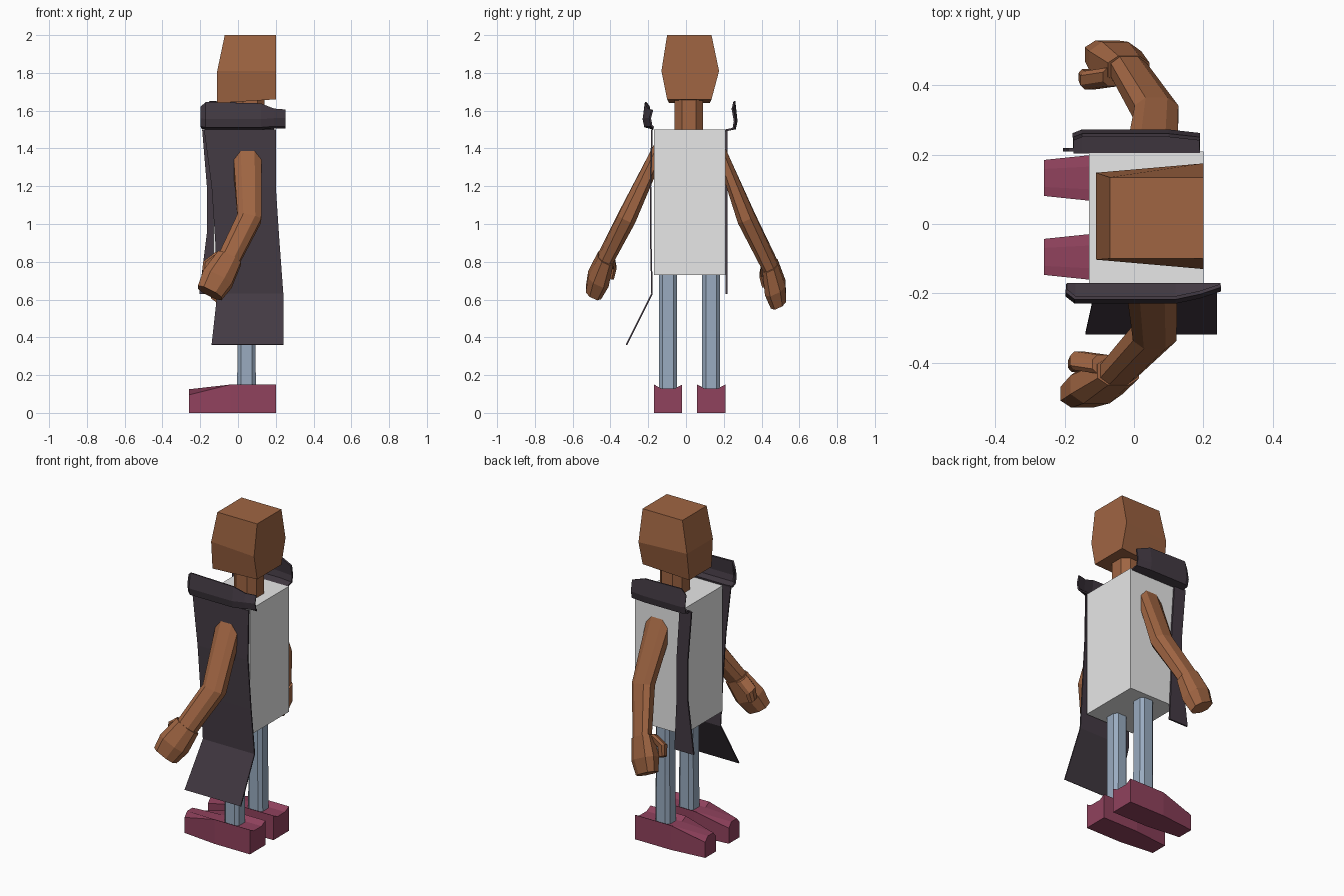
import bpy
import bmesh
from mathutils import Vector as V

old = bpy.data.objects.get("Cube")
if old:
    bpy.data.objects.remove(old, do_unlink=True)


def material(name, rgb):
    m = bpy.data.materials.new(name)
    m.use_nodes = True
    m.diffuse_color = (*rgb, 1)
    m.node_tree.nodes["Principled BSDF"].inputs["Base Color"].default_value = (*rgb, 1)
    return m


SKIN = material("brown skin", (0.35, 0.13, 0.055))
COAT = material("dark coat", (0.056, 0.042, 0.056))
SHIRT = material("pale grey shirt", (0.8, 0.8, 0.8))
LEGS = material("blue grey trousers", (0.32, 0.41, 0.53))
SHOES = material("maroon shoes", (0.28, 0.054, 0.11))


def loft(name, rings, mat, closed=True, thickness=0):
    """Skin a list of rings; closed rings get end caps, open ones stay sheets."""
    bm = bmesh.new()
    rows = [[bm.verts.new(p) for p in ring] for ring in rings]
    n = len(rows[0])
    for a, b in zip(rows, rows[1:]):
        for i in range(n if closed else n - 1):
            j = (i + 1) % n
            bm.faces.new((a[i], a[j], b[j], b[i]))
    if closed:
        bm.faces.new(rows[0])
        bm.faces.new(rows[-1])
    bmesh.ops.recalc_face_normals(bm, faces=bm.faces)
    me = bpy.data.meshes.new(name)
    bm.to_mesh(me)
    bm.free()
    me.materials.append(mat)
    ob = bpy.data.objects.new(name, me)
    bpy.context.collection.objects.link(ob)
    if thickness:
        mod = ob.modifiers.new("cloth", "SOLIDIFY")
        mod.thickness = thickness
        mod.offset = 0
    return ob


def rect(z, x0, x1, y0, y1, taper=0, tilt=0):
    """Four-point ring; taper narrows the -x edge, tilt raises the +x edge."""
    return [(x0, y0 + taper, z), (x1, y0, z + tilt), (x1, y1, z + tilt), (x0, y1 - taper, z)]


def octagon(c, a, b, k=0.5):
    """Chamfered ring around c spanned by half-vectors a and b."""
    c, a, b = V(c), V(a), V(b)
    pts = [(1, k), (k, 1), (-k, 1), (-1, k), (-1, -k), (-k, -1), (k, -1), (1, -k)]
    return [c + a * u + b * v for u, v in pts]


# Body and head
loft("torso", [rect(0.73, -0.13, 0.2, -0.17, 0.21), rect(1.5, -0.13, 0.2, -0.17, 0.21)], SHIRT)
loft("head", [rect(1.64, -0.11, 0.2, -0.10, 0.135, 0.01, 0.02),
              rect(1.81, -0.11, 0.2, -0.13, 0.175, 0.027),
              rect(2.0, -0.07, 0.2, -0.10, 0.135)], SKIN)
loft("neck", [octagon((0.065, 0.015, z), (0.075, 0, 0), (0, 0.075, 0)) for z in (1.48, 1.67)], SKIN)

# Legs and shoes
for side, y in (("right", -0.095), ("left", 0.133)):
    loft(side + "_leg", [octagon((0.045, y, z), (r, 0, 0), (0, 0.047, 0), 0.6)
                         for z, r in ((0.1, 0.05), (0.43, 0.047), (0.76, 0.047))], LEGS)
    rings = []
    for x, w, edge, mid in ((0.2, 0.075, 0.15, 0.13), (-0.04, 0.075, 0.15, 0.13),
                            (-0.26, 0.052, 0.095, 0.125)):
        rings.append([(x, y - w, 0), (x, y - w, edge), (x, y - w * 0.5, mid),
                      (x, y + w * 0.5, mid), (x, y + w, edge), (x, y + w, 0)])
    loft(side + "_shoe", rings, SHOES)

# Arms: shoulder, elbow and wrist rings, then a block hand with a thumb
ARMS = {
    "right": (-1, (0.05, -0.17, 1.33), (0.06, -0.315, 1.03), (-0.045, -0.425, 0.82), (-0.15, -0.49, 0.635)),
    "left": (1, (0.05, 0.20, 1.33), (0.065, 0.32, 1.03), (-0.015, 0.445, 0.78), (-0.08, 0.49, 0.585)),
}
for side, (s, shoulder, elbow, wrist, tip) in ARMS.items():
    out = V((0, s * 0.045, 0.02))
    loft(side + "_arm", [octagon(shoulder, (0.075, 0, 0), (0, 0, 0.09)),
                         octagon(elbow, (0.063, 0, -0.012), out),
                         octagon(wrist, (0.052, 0, -0.025), out * 0.85)], SKIN)
    w, t = V(wrist), V(tip)
    loft(side + "_hand", [octagon(w, (0.06, 0, -0.03), out * 0.9),
                          octagon(w.lerp(t, 0.6), (0.075, 0, -0.035), out * 1.2),
                          octagon(t, (0.062, 0, -0.03), out * 0.9)], SKIN)
    knuckle = w + V((-0.045, -s * 0.02, 0.01))
    loft(side + "_thumb", [octagon(knuckle, (0.03, 0, -0.015), out * 0.6),
                           octagon(knuckle + V((-0.07, -s * 0.01, -0.05)), (0.025, 0, -0.015), out * 0.6),
                           octagon(knuckle + V((-0.08, 0, -0.11)), (0.02, 0, -0.01), out * 0.5)], SKIN)

# Coat: full panel with a flared tail on the right, narrow strip on the left
panel = [(1.5, -0.18, 0.2, -0.18), (1.2, -0.14, 0.2, -0.188), (0.9, -0.12, 0.22, -0.186),
         (0.63, -0.11, 0.24, -0.18), (0.36, -0.14, 0.24, -0.315)]
loft("coat_right_panel", [[(x0, y, z), (x1, y, z)] for z, x0, x1, y in panel], COAT, False, 0.008)
strip = [(1.5, -0.19, -0.11), (1.2, -0.165, -0.09), (0.95, -0.165, -0.09), (0.63, -0.205, -0.075)]
loft("coat_left_strip", [[(x0, 0.215, z), (x1, 0.215, z)] for z, x0, x1 in strip], COAT, False, 0.01)


# Upturned collars: a short ledge bending into a standing flap
def collar(name, s, base, sections):
    rings = []
    for x, depth, low, top in sections:
        rings.append([(x, s * base, low), (x, s * (base + depth), low + 0.01),
                      (x, s * (base + depth + 0.008), low + 0.05),
                      (x, s * (base + depth - 0.004), top)])
    loft(name, rings, COAT, False, 0.01)


collar("right_collar", -1, 0.172, [(-0.195, 0.025, 1.51, 1.62), (-0.17, 0.045, 1.505, 1.645),
                                   (0.12, 0.045, 1.505, 1.638), (0.19, 0.03, 1.51, 1.61),
                                   (0.25, 0.01, 1.51, 1.605)])
collar("left_collar", 1, 0.205, [(-0.175, 0.045, 1.495, 1.61), (-0.15, 0.055, 1.495, 1.65),
                                 (0.1, 0.055, 1.495, 1.645), (0.19, 0.045, 1.495, 1.61)])
